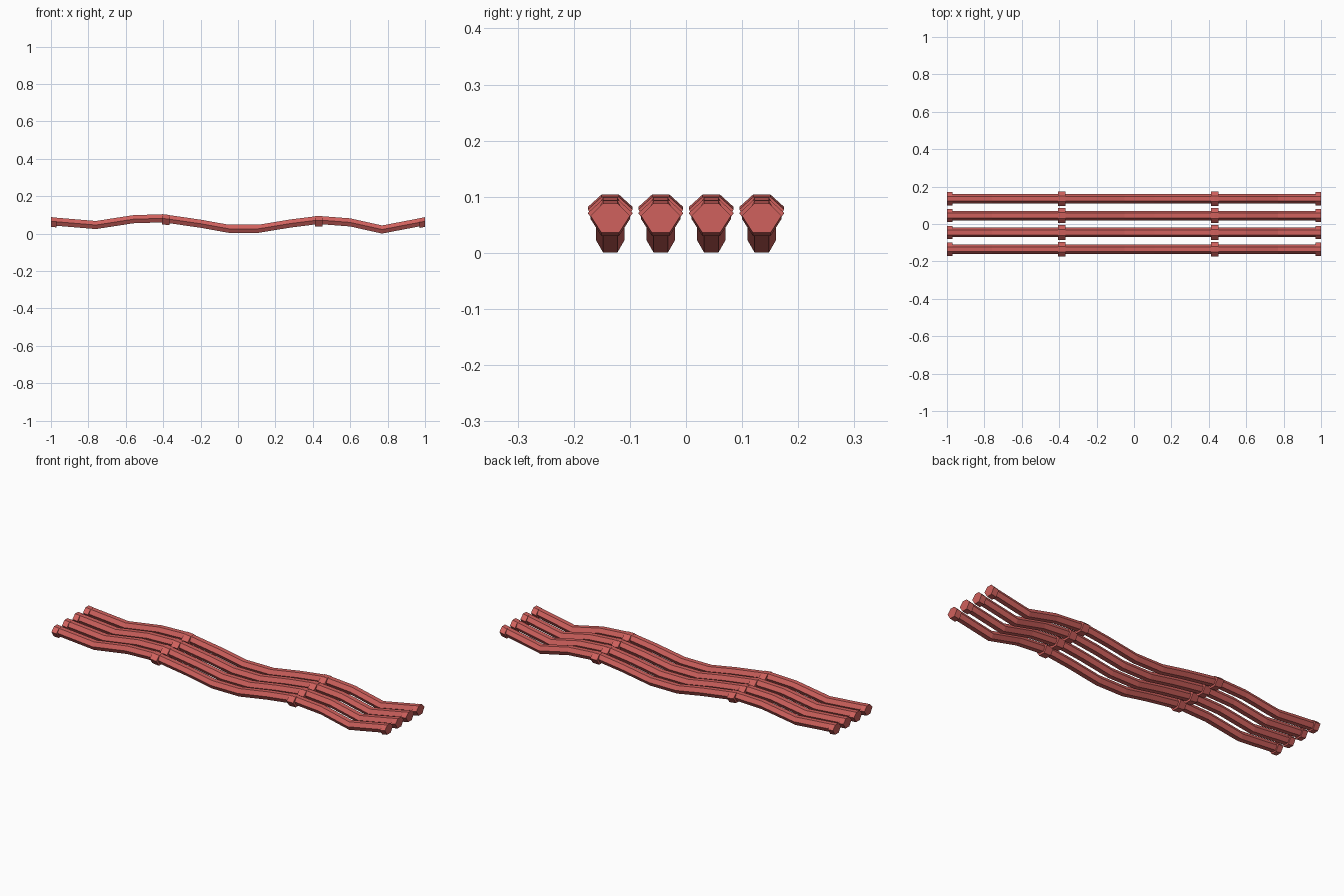
import bpy, bmesh, math

cube = bpy.data.objects.get("Cube")
if cube:
    bpy.data.objects.remove(cube, do_unlink=True)

red = bpy.data.materials.new("soft red")
red.use_nodes = True
COLOR = (0.63, 0.12, 0.11, 1)
red.diffuse_color = COLOR
red.node_tree.nodes["Principled BSDF"].inputs["Base Color"].default_value = COLOR


def sweep(name, stations, profile, y0):
    """Loft a closed (y, z) profile through (x, z) stations and cap the ends."""
    bm = bmesh.new()
    rings = [[bm.verts.new((x, y0 + y, z + dz)) for y, dz in profile]
             for x, z in stations]
    n = len(profile)
    for a, b in zip(rings, rings[1:]):
        for i in range(n):
            j = (i + 1) % n
            bm.faces.new((a[i], a[j], b[j], b[i]))
    bm.faces.new(rings[0])
    bm.faces.new(rings[-1])
    bmesh.ops.recalc_face_normals(bm, faces=bm.faces)
    mesh = bpy.data.meshes.new(name)
    bm.to_mesh(mesh)
    bm.free()
    mesh.materials.append(red)
    obj = bpy.data.objects.new(name, mesh)
    bpy.context.collection.objects.link(obj)


def height(x):
    """Centre height of the wavy path at x."""
    for (xa, za), (xb, zb) in zip(PATH, PATH[1:]):
        if xa <= x <= xb:
            return za + (zb - za) * (x - xa) / (xb - xa)


def collar_profile(half_width, top, bottom):
    """Six-sided sleeve, flush on top and deeper underneath."""
    t, b = half_width * 0.38, half_width * 0.45
    return [(half_width, 0), (t, top), (-t, top),
            (-half_width, 0), (-b, -bottom), (b, -bottom)]


PATH = [(-1, 0.066), (-0.76, 0.046), (-0.56, 0.077), (-0.4, 0.082),
        (-0.2, 0.053), (-0.05, 0.026), (0.11, 0.026), (0.28, 0.054),
        (0.43, 0.073), (0.6, 0.06), (0.77, 0.022), (1, 0.066)]
TUBE = [(0.025 * math.cos(math.radians(a)), 0.025 * math.sin(math.radians(a)))
        for a in range(0, 360, 60)]
END = collar_profile(0.035, 0.0222, 0.03)
MIDDLE = collar_profile(0.04, 0.0225, 0.032)
COLLARS = [("left_end_collar", 0.97, 1, END),
           ("left_middle_collar", 0.413, 0.453, MIDDLE),
           ("right_middle_collar", -0.407, -0.367, MIDDLE),
           ("right_end_collar", -1, -0.97, END)]

# Four parallel wavy tubes, each with end and middle collars
for k in range(4):
    y = -0.135 + 0.09 * k
    sweep(f"tube_{k + 1}", PATH, TUBE, y)
    for name, x1, x2, profile in COLLARS:
        sweep(f"{name}_{k + 1}", [(x1, height(x1)), (x2, height(x2))], profile, y)
